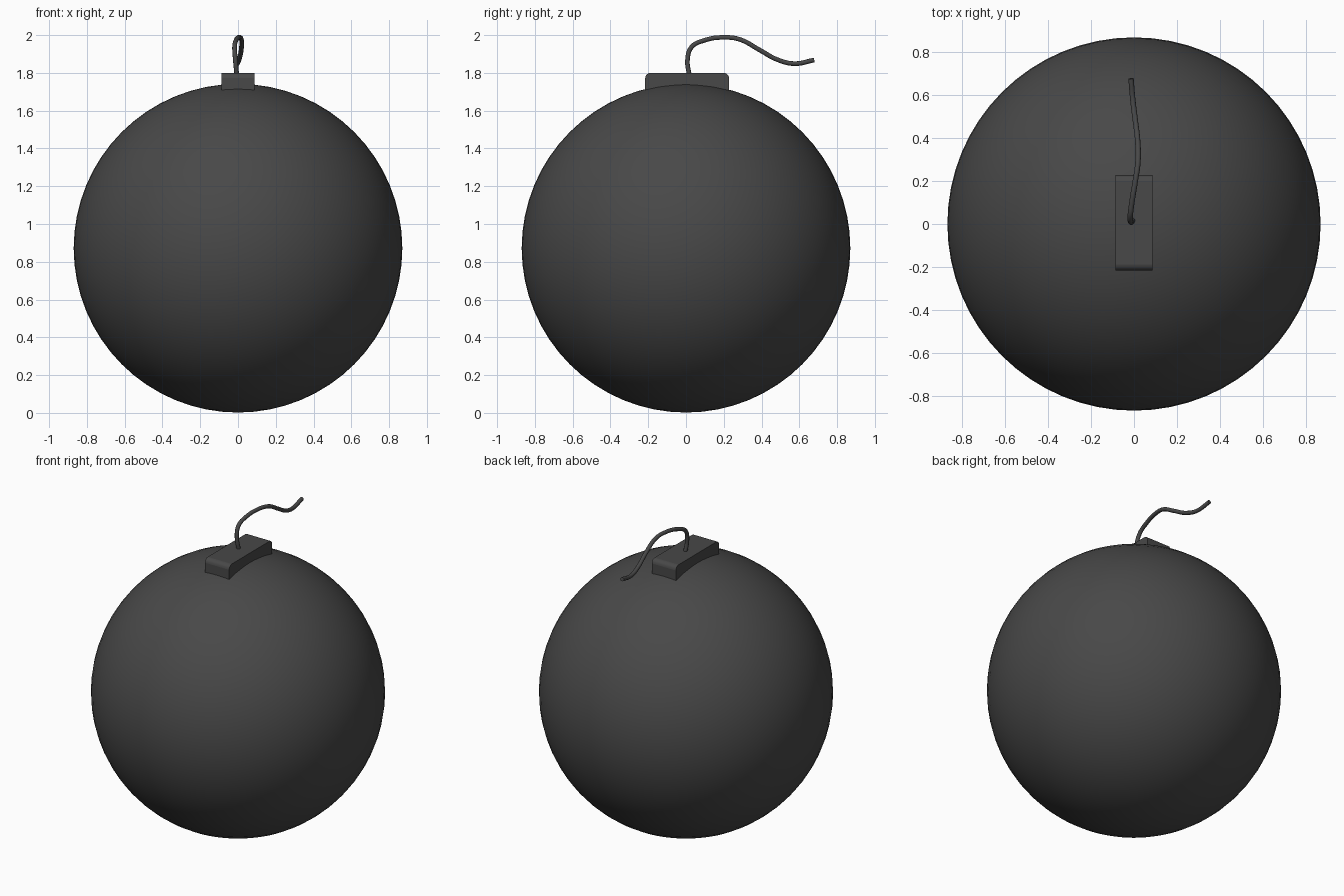
import bpy

if "Cube" in bpy.data.objects:
    bpy.data.objects.remove(bpy.data.objects["Cube"])

R = 0.87

# Round body
bpy.ops.mesh.primitive_uv_sphere_add(segments=64, ring_count=32, radius=R, location=(0, 0, R + 0.002))
body = bpy.context.object
body.name = "body"
bpy.ops.object.shade_smooth()

# Cap block sunk into the top of the body
bpy.ops.mesh.primitive_cube_add(size=1, location=(0, 0.006, 1.75))
cap = bpy.context.object
cap.name = "cap"
cap.scale = (0.174, 0.444, 0.1)
bpy.ops.object.transform_apply(location=False, rotation=False, scale=True)

# Round only the two upper end edges of the cap
mesh = cap.data
weights = mesh.attributes.new("bevel_weight_edge", 'FLOAT', 'EDGE')
for e in mesh.edges:
    a, b = (mesh.vertices[i].co for i in e.vertices)
    if a.z > 0 and b.z > 0 and abs(a.y - b.y) < 1e-4:
        weights.data[e.index].value = 1.0
bevel = cap.modifiers.new("rounded_ends", 'BEVEL')
bevel.limit_method = 'WEIGHT'
bevel.width = 0.028
bevel.segments = 4
bpy.ops.object.shade_smooth_by_angle()

# Wavy fuse: a smooth path with a round section
path = [(-0.006, 0.018, 1.785), (-0.014, 0.008, 1.87), (-0.018, 0.03, 1.937),
        (-0.010, 0.10, 1.973), (0.006, 0.20, 1.988), (0.018, 0.285, 1.977),
        (0.017, 0.39, 1.921), (0.006, 0.484, 1.870), (-0.005, 0.574, 1.849),
        (-0.014, 0.678, 1.868)]
curve = bpy.data.curves.new("fuse", 'CURVE')
curve.dimensions = '3D'
curve.bevel_depth = 0.0125
curve.bevel_resolution = 3
curve.resolution_u = 6
curve.use_fill_caps = True
spline = curve.splines.new('BEZIER')
spline.bezier_points.add(len(path) - 1)
for point, co in zip(spline.bezier_points, path):
    point.co = co
    point.handle_left_type = point.handle_right_type = 'AUTO'
fuse = bpy.data.objects.new("fuse", curve)
bpy.context.collection.objects.link(fuse)

# Dark iron finish
iron = bpy.data.materials.new("dark_iron")
iron.diffuse_color = (0.065, 0.065, 0.065, 1)
iron.use_nodes = True
iron.node_tree.nodes["Principled BSDF"].inputs["Base Color"].default_value = iron.diffuse_color
for part in (body, cap, fuse):
    part.data.materials.append(iron)
